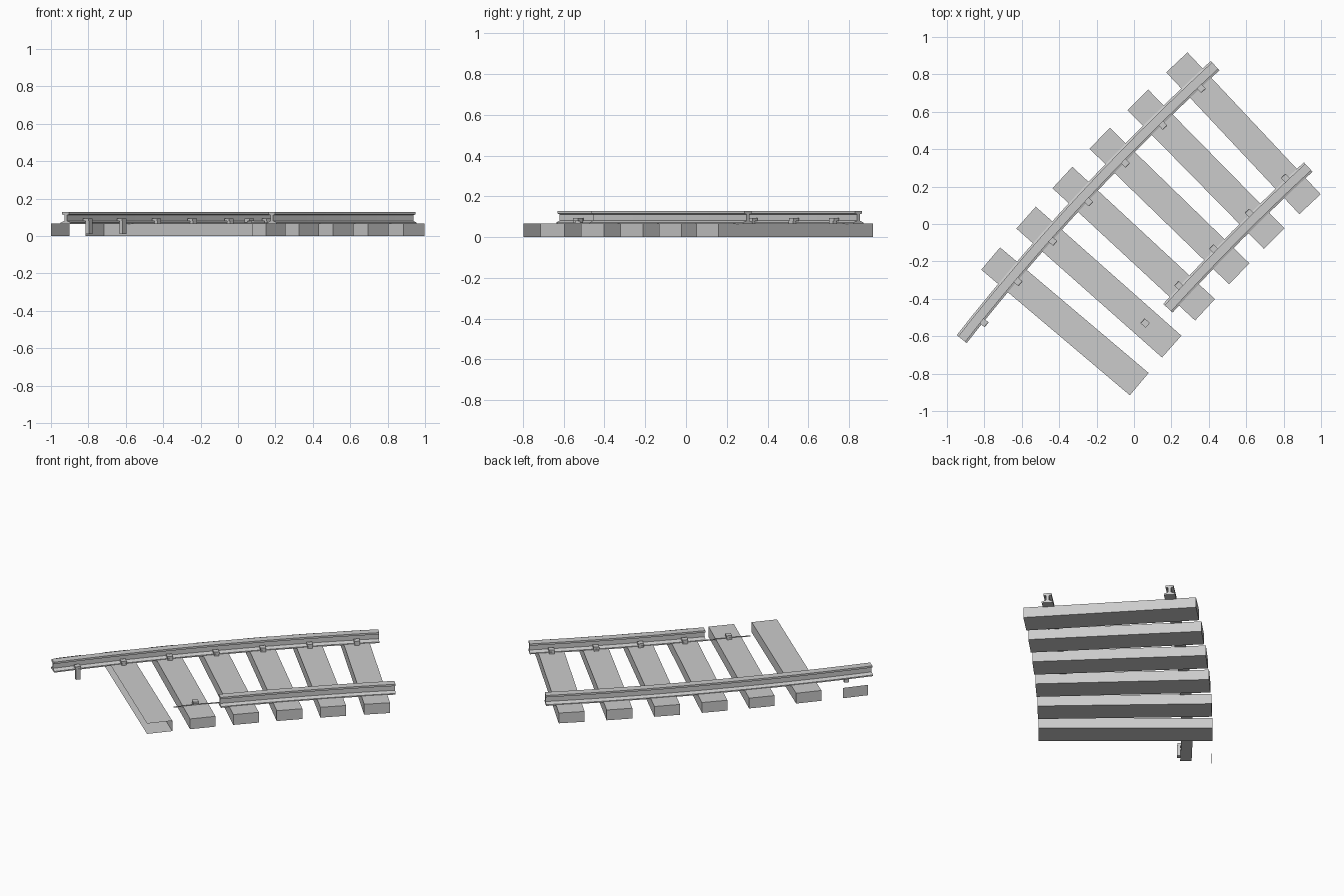
import bpy, bmesh
from math import sin, cos, radians
from mathutils import Vector

if "Cube" in bpy.data.objects:
    bpy.data.objects.remove(bpy.data.objects["Cube"])

# Track centre line: a gentle arc; station i = tie number, 0 at the far end
R = 12.04
H0, STEP = 43.2, 1.32
T0 = Vector((0.585, 0.485, 0))
CEN = T0 + R * Vector((sin(radians(H0)), -cos(radians(H0)), 0))


def pt(i, off, z, along=0.0):
    """Point at station i, offset to the left of the track, at height z."""
    h = radians(H0 + STEP * i)
    left = Vector((-sin(h), cos(h), 0))
    fwd = Vector((cos(h), sin(h), 0))
    return CEN + (R + off) * left + along * fwd + Vector((0, 0, z))


def make(name, bm):
    me = bpy.data.meshes.new(name)
    bm.to_mesh(me)
    bm.free()
    ob = bpy.data.objects.new(name, me)
    bpy.context.collection.objects.link(ob)
    return ob


def box(bm, i, o0, o1, a0, a1, z0, z1, skip=()):
    """Box in track coordinates; skip leaves named sides open."""
    v = {(o, a, z): bm.verts.new(pt(i, (o0, o1)[o], (z0, z1)[z], (a0, a1)[a]))
         for o in (0, 1) for a in (0, 1) for z in (0, 1)}
    sides = {
        "bottom": [(0, 0, 0), (0, 1, 0), (1, 1, 0), (1, 0, 0)],
        "top": [(0, 0, 1), (0, 1, 1), (1, 1, 1), (1, 0, 1)],
        "right": [(0, 0, 0), (0, 1, 0), (0, 1, 1), (0, 0, 1)],
        "left": [(1, 0, 0), (1, 1, 0), (1, 1, 1), (1, 0, 1)],
        "back": [(0, 0, 0), (1, 0, 0), (1, 0, 1), (0, 0, 1)],
        "front": [(0, 1, 0), (1, 1, 0), (1, 1, 1), (0, 1, 1)],
    }
    mid = sum((p.co for p in v.values()), Vector()) / 8
    for key, loop in sides.items():
        if key in skip:
            continue
        f = bm.faces.new([v[k] for k in loop])
        f.normal_update()
        if f.normal.dot(f.calc_center_median() - mid) < 0:
            f.normal_flip()


# Wooden ties; the sixth has open sides, the seventh only its end face
TL, TW, TH = 0.52, 0.078, 0.068
for i in range(7):
    bm = bmesh.new()
    skip = ()
    if i == 5:
        skip = ("right", "back")
    elif i == 6:
        skip = ("right", "back", "front", "top", "bottom")
    box(bm, i, -TL, TL, -TW, TW, 0, TH, skip)
    make(f"tie_{i + 1}", bm)

# Rails: I-shaped section swept along the arc
GAUGE = 0.368
HALF = [(0.034, 0.064), (0.034, 0.072), (0.009, 0.081),
        (0.009, 0.112), (0.024, 0.116), (0.024, 0.128)]
PROFILE = HALF + [(-x, z) for x, z in reversed(HALF)]


def rail(name, off, start, end, n):
    bm = bmesh.new()
    rings = []
    for k in range(n + 1):
        s = start + (end - start) * k / n
        rings.append([bm.verts.new(pt(s, off + x, z)) for x, z in PROFILE])
    m = len(PROFILE)
    for a, b in zip(rings, rings[1:]):
        for j in range(m):
            bm.faces.new((a[j], a[(j + 1) % m], b[(j + 1) % m], b[j]))
    bm.faces.new(rings[0])
    bm.faces.new(rings[-1])
    bmesh.ops.recalc_face_normals(bm, faces=bm.faces)
    make(name, bm)


rail("left_rail", GAUGE, -0.48, 6.5, 14)
rail("right_rail", -GAUGE, -0.48, 3.48, 8)

# Thin strip left over from the inner foot edge of the right rail
bm = bmesh.new()
e = -GAUGE + 0.034
bm.faces.new([bm.verts.new(pt(s, e, z)) for s, z in
              ((3.48, 0.064), (4.5, 0.064), (4.5, 0.072), (3.48, 0.072))])
make("rail_foot_strip", bm)

# Spikes along the inner rail edges, heads overhanging the foot
for side, count in ((1, 7), (-1, 5)):
    for i in range(count):
        bm = bmesh.new()
        c = side * 0.322
        box(bm, i, c - 0.011, c + 0.011, -0.015, 0.015, 0.01, 0.08)
        h = side * 0.331
        box(bm, i, h - 0.018, h + 0.018, -0.017, 0.017, 0.08, 0.094)
        make(f"{'left' if side > 0 else 'right'}_spike_{i + 1}", bm)
